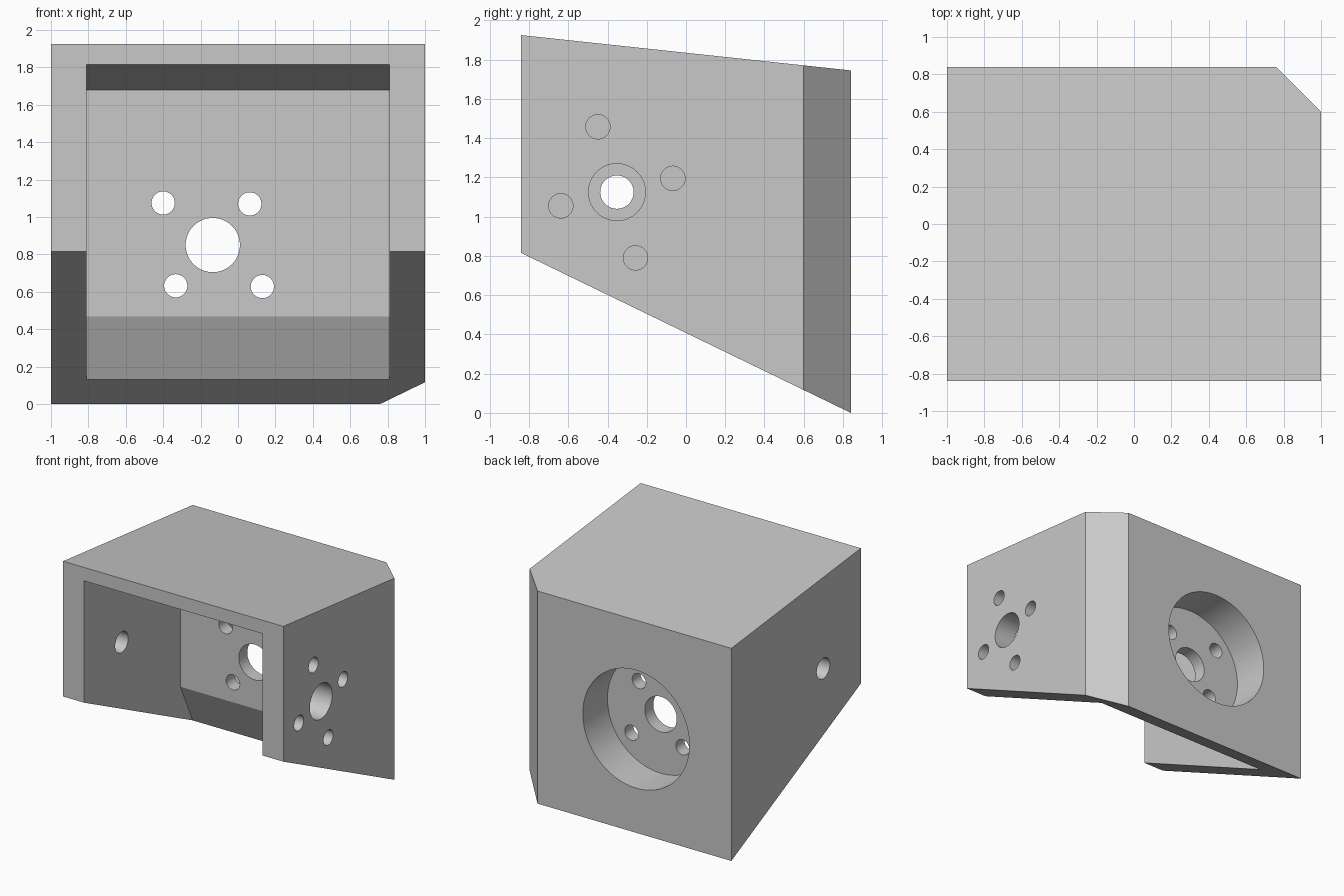
import bpy, bmesh, math
from mathutils import Matrix, Vector

if "Cube" in bpy.data.objects:
    bpy.data.objects.remove(bpy.data.objects["Cube"])

grey = bpy.data.materials.new("plain_grey")
grey.use_nodes = True
COLOUR = (0.58, 0.58, 0.58, 1)
grey.diffuse_color = COLOUR
grey.node_tree.nodes["Principled BSDF"].inputs["Base Color"].default_value = COLOUR


def make_object(name, bm):
    bmesh.ops.recalc_face_normals(bm, faces=bm.faces)
    mesh = bpy.data.meshes.new(name)
    bm.to_mesh(mesh)
    bm.free()
    mesh.materials.append(grey)
    obj = bpy.data.objects.new(name, mesh)
    bpy.context.collection.objects.link(obj)
    return obj


def side_prism(name, profile, half_width):
    """Extrude a (y, z) profile across x."""
    bm = bmesh.new()
    face = bm.faces.new([bm.verts.new((-half_width, y, z)) for y, z in profile])
    grown = bmesh.ops.extrude_face_region(bm, geom=[face])["geom"]
    verts = [v for v in grown if isinstance(v, bmesh.types.BMVert)]
    bmesh.ops.translate(bm, verts=verts, vec=(2 * half_width, 0, 0))
    return make_object(name, bm)


def rod(name, axis, start, end, centre, radius):
    """Cylinder along x or y; centre gives the two other coordinates."""
    mid, (a, b) = (start + end) / 2, centre
    if axis == "X":
        matrix = Matrix.Translation((mid, a, b)) @ Matrix.Rotation(math.pi / 2, 4, "Y")
    else:
        matrix = Matrix.Translation((a, mid, b)) @ Matrix.Rotation(math.pi / 2, 4, "X")
    bm = bmesh.new()
    bmesh.ops.create_cone(bm, cap_ends=True, segments=64, radius1=radius,
                          radius2=radius, depth=end - start, matrix=matrix)
    return make_object(name, bm)


# Wedge-shaped outer block
housing = side_prism("housing", [(-0.84, 0.815), (0.84, 0), (0.84, 1.745), (-0.84, 1.925)], 1)

# Bevel the rear left vertical corner
bm = bmesh.new()
bm.from_mesh(housing.data)
bmesh.ops.bisect_plane(bm, geom=bm.verts[:] + bm.edges[:] + bm.faces[:],
                       plane_co=(1, 0.6, 0), plane_no=Vector((1, 1, 0)).normalized(),
                       clear_outer=True)
bmesh.ops.holes_fill(bm, edges=[e for e in bm.edges if e.is_boundary])
bmesh.ops.recalc_face_normals(bm, faces=bm.faces)
bm.to_mesh(housing.data)
bm.free()

# Cavity open to the front and below, with a sloped foot on the rear wall
cutters = [side_prism("cavity_cutter", [(-1, 1.832), (0.41, 1.68), (0.41, 0.468),
                                        (0.57, 0.13), (0.65, -0.04), (-1, -0.04)], 0.81)]

# Rear wall: wide recess, shaft hole and four screw holes
cutters.append(rod("rear_recess_cutter", "Y", 0.52, 1, (-0.135, 0.85), 0.484))
cutters.append(rod("rear_shaft_cutter", "Y", 0.2, 0.7, (-0.135, 0.85), 0.145))
for spot in [(-0.4, 1.075), (0.063, 1.07), (-0.333, 0.632), (0.13, 0.628)]:
    cutters.append(rod("rear_screw_cutter", "Y", 0.2, 0.7, spot, 0.062))

# Left wall: shaft hole and four screw holes; right wall: one small hole
cutters.append(rod("left_shaft_cutter", "X", 0.7, 1.2, (-0.352, 1.125), 0.145))
for spot in [(-0.449, 1.458), (-0.067, 1.195), (-0.638, 1.055), (-0.257, 0.79)]:
    cutters.append(rod("left_screw_cutter", "X", 0.7, 1.2, spot, 0.062))
cutters.append(rod("right_hole_cutter", "X", -1.2, -0.7, (-0.352, 1.125), 0.085))

# Cut everything, then drop the cutters
bpy.ops.object.select_all(action="DESELECT")
bpy.context.view_layer.objects.active = housing
housing.select_set(True)
for cutter in cutters:
    cutter.hide_render = True
    mod = housing.modifiers.new("cut", "BOOLEAN")
    mod.operation = "DIFFERENCE"
    mod.solver = "EXACT"
    mod.object = cutter
    bpy.ops.object.modifier_apply(modifier=mod.name)
    bpy.data.objects.remove(cutter)

# One material, smooth hole walls, crisp edges
housing.data.materials.clear()
housing.data.materials.append(grey)
for poly in housing.data.polygons:
    poly.material_index = 0
bpy.ops.object.shade_smooth_by_angle(angle=math.radians(20))
